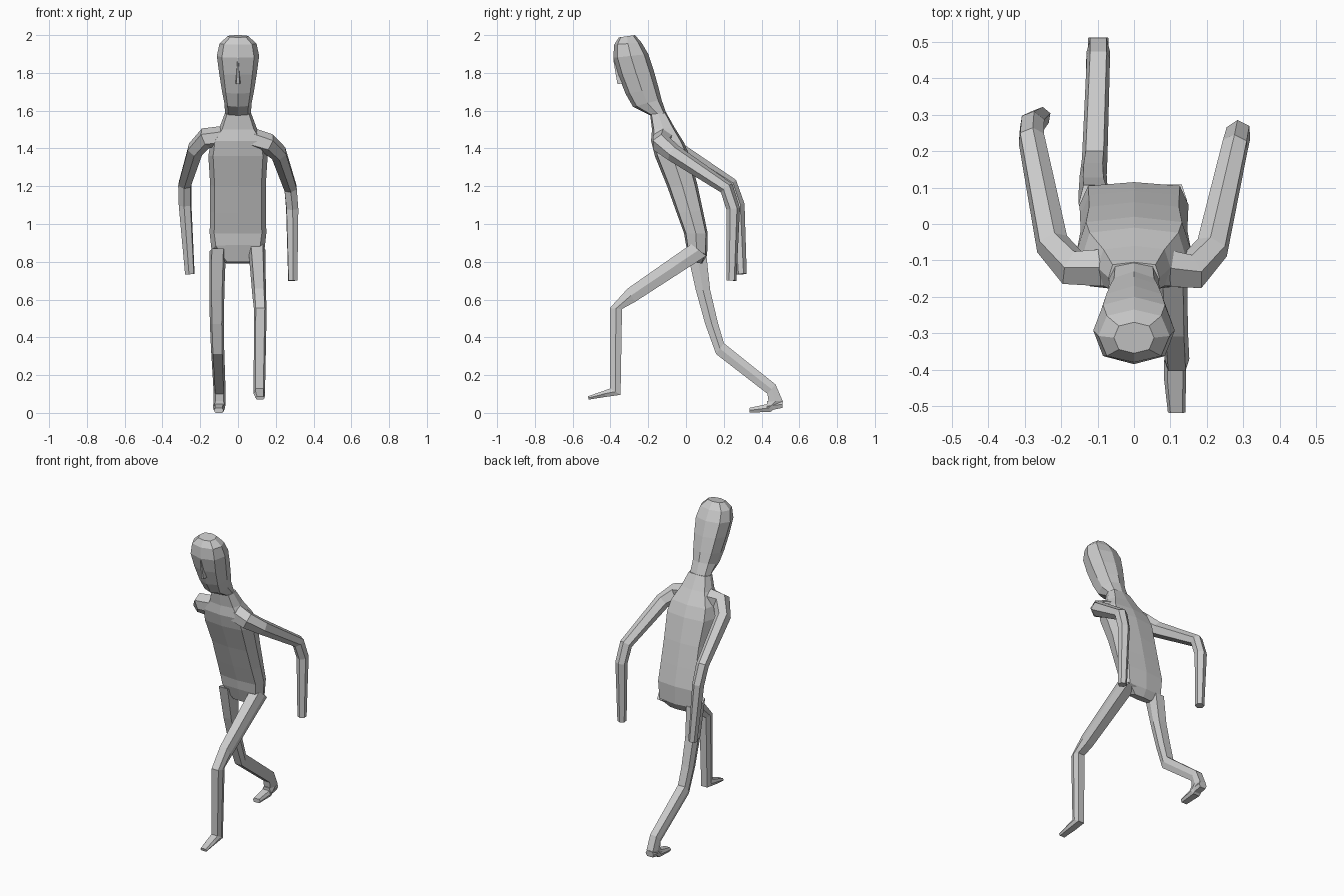
import bpy, bmesh, math
from mathutils import Vector

HEX = [(math.sin(math.radians(a)), math.cos(math.radians(a)) ) for a in range(0, 360, 60)]
LIMB = [(1, 0), (.7, .95), (-.7, .95), (-1, 0), (-.7, -.95), (.7, -.95)]


def octagon(k):
    return [(1, 0), (k, k), (0, 1), (-k, k), (-1, 0), (-k, -k), (0, -1), (k, -k)]


def skin(name, loops):
    """Join equal-length point loops into a closed, flat-shaded tube."""
    bm = bmesh.new()
    rings = [[bm.verts.new(p) for p in loop] for loop in loops]
    n = len(rings[0])
    for a, b in zip(rings, rings[1:]):
        for i in range(n):
            j = (i + 1) % n
            bm.faces.new((a[i], a[j], b[j], b[i]))
    bm.faces.new(rings[0])
    bm.faces.new(rings[-1])
    bmesh.ops.recalc_face_normals(bm, faces=bm.faces)
    me = bpy.data.meshes.new(name)
    bm.to_mesh(me)
    bm.free()
    ob = bpy.data.objects.new(name, me)
    bpy.context.collection.objects.link(ob)
    return ob


def side_loft(name, rows, section):
    """Rows: x centre, half width, front y, front z, back y, back z."""
    loops = []
    for x, w, fy, fz, by, bz in rows:
        c = Vector((x, (fy + by) / 2, (fz + bz) / 2))
        v = Vector((0, (fy - by) / 2, (fz - bz) / 2))
        loops.append([c + Vector((s * w, 0, 0)) + v * t for s, t in section])
    return skin(name, loops)


def tube(name, path, radii):
    """Six-sided tube along a bent path, rings set on the mitre planes."""
    pts = [Vector(p) for p in path]
    u = Vector((0, 1, 0))
    loops = []
    for i, p in enumerate(pts):
        d0 = (p - pts[max(i - 1, 0)]).normalized()
        d1 = (pts[min(i + 1, len(pts) - 1)] - p).normalized()
        t = (d0 + d1).normalized()
        u = (u - t * u.dot(t)).normalized()
        v = t.cross(u)
        loops.append([p + (u * a + v * b) * radii[i] for a, b in HEX])
    return skin(name, loops)


# torso, neck and head in one skin
side_loft("torso", [
    (0, .07, .03, .80, .085, .79),
    (0, .14, .00, .89, .112, .835),
    (0, .15, -.01, .95, .115, .95),
    (0, .148, -.05, 1.06, .09, 1.07),
    (0, .147, -.10, 1.20, .06, 1.21),
    (0, .157, -.165, 1.36, .02, 1.36),
    (0, .145, -.185, 1.44, -.01, 1.43),
    (0, .10, -.18, 1.50, -.06, 1.51),
    (0, .07, -.19, 1.58, -.105, 1.59)], octagon(.84))
side_loft("head", [
    (0, .068, -.19, 1.575, -.105, 1.585),
    (0, .072, -.28, 1.62, -.13, 1.66),
    (0, .085, -.32, 1.69, -.145, 1.72),
    (0, .10, -.36, 1.79, -.17, 1.81),
    (0, .112, -.385, 1.88, -.20, 1.90),
    (0, .098, -.38, 1.95, -.235, 1.96),
    (0, .055, -.355, 1.988, -.27, 2.0)], octagon(.76))
side_loft("nose", [
    (0, .006, -.385, 1.87, -.36, 1.87),
    (0, .02, -.363, 1.74, -.31, 1.75)], [(1, -1), (.4, 1), (-.4, 1), (-1, -1)])

# striding legs
side_loft("front_leg", [
    (.10, .045, .025, .895, .11, .83),
    (.112, .036, -.31, .66, -.27, .585),
    (.118, .034, -.405, .555, -.337, .55),
    (.113, .03, -.403, .13, -.345, .095),
    (.113, .03, -.43, .12, -.43, .083),
    (.117, .024, -.52, .088, -.515, .07)], LIMB)
side_loft("rear_leg", [
    (-.108, .044, .00, .87, .11, .84),
    (-.112, .04, .05, .65, .13, .65),
    (-.112, .037, .10, .47, .17, .48),
    (-.108, .035, .158, .31, .202, .37),
    (-.098, .032, .43, .10, .475, .152),
    (-.098, .032, .435, .06, .513, .065),
    (-.10, .032, .43, .048, .45, .005),
    (-.102, .026, .335, .027, .335, 0)], LIMB)

# heel closing the rear foot
side_loft("rear_heel", [
    (-.098, .03, .43, .065, .43, .008),
    (-.098, .028, .513, .065, .51, .026)], LIMB)

# swept-back arms
RADII = [.06, .055, .047, .038, .036, .027]
tube("right_arm", [(.07, -.12, 1.45), (.16, -.13, 1.425), (.215, -.065, 1.375),
                   (.278, .215, 1.19), (.287, .25, 1.08), (.29, .24, .70)], RADII)
tube("left_arm", [(-.07, -.12, 1.46), (-.17, -.12, 1.455), (-.225, -.055, 1.395),
                  (-.282, .235, 1.21), (-.28, .275, 1.10), (-.255, .295, .735)], RADII)
